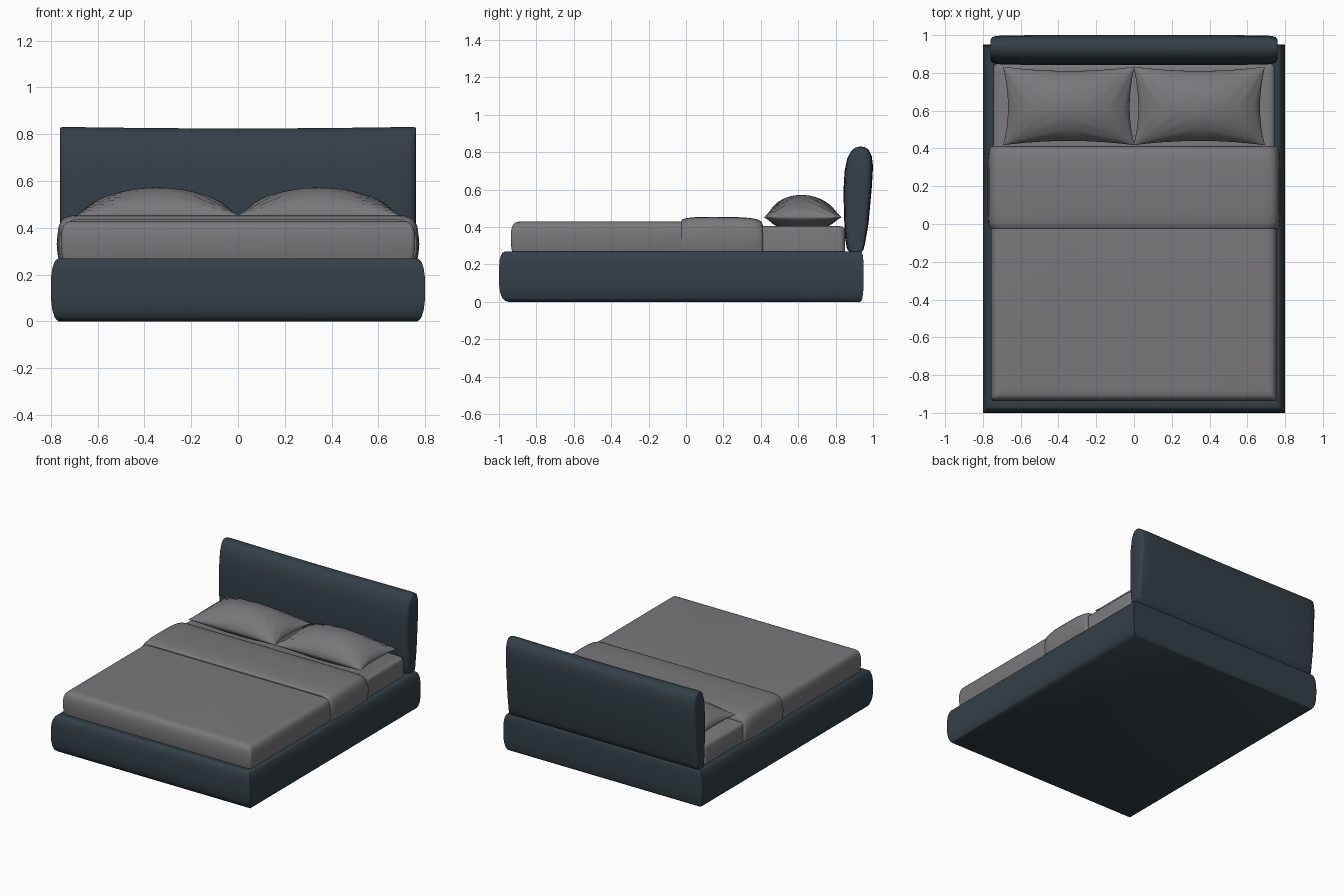
import bpy, bmesh, math

if "Cube" in bpy.data.objects:
    bpy.data.objects.remove(bpy.data.objects["Cube"])


def material(name, rgb):
    m = bpy.data.materials.new(name)
    m.diffuse_color = (*rgb, 1)
    m.use_nodes = True
    m.node_tree.nodes["Principled BSDF"].inputs["Base Color"].default_value = m.diffuse_color
    return m


SLATE = material("dark slate upholstery", (0.034, 0.050, 0.062))
GREY = material("grey linen", (0.190, 0.185, 0.197))


def finish(name, bm, mat, angle=40):
    bmesh.ops.recalc_face_normals(bm, faces=bm.faces)
    me = bpy.data.meshes.new(name)
    bm.to_mesh(me)
    bm.free()
    me.materials.append(mat)
    ob = bpy.data.objects.new(name, me)
    bpy.context.collection.objects.link(ob)
    bpy.ops.object.select_all(action='DESELECT')
    ob.select_set(True)
    bpy.context.view_layer.objects.active = ob
    bpy.ops.object.shade_smooth_by_angle(angle=math.radians(angle))
    return ob


def loft(name, rings, mat, angle=40):
    """Bridge closed rings of equal point count and cap both ends."""
    bm = bmesh.new()
    vs = [[bm.verts.new(p) for p in r] for r in rings]
    n = len(vs[0])
    for a, b in zip(vs, vs[1:]):
        for i in range(n):
            j = (i + 1) % n
            bm.faces.new((a[i], a[j], b[j], b[i]))
    bm.faces.new(vs[0])
    bm.faces.new(vs[-1])
    return finish(name, bm, mat, angle)


def rect(x, y0, y1, z, r=0.0, seg=4):
    """Horizontal rectangle ring, optionally with rounded corners."""
    if r == 0:
        return [(-x, y0, z), (x, y0, z), (x, y1, z), (-x, y1, z)]
    pts = []
    for cx, cy, a0 in ((x - r, y1 - r, 0), (-x + r, y1 - r, 90),
                       (-x + r, y0 + r, 180), (x - r, y0 + r, 270)):
        for k in range(seg + 1):
            a = math.radians(a0 + 90 * k / seg)
            pts.append((cx + r * math.cos(a), cy + r * math.sin(a), z))
    return pts


# Upholstered base: bulging rails with mitred corners
# (height, side inset, front inset, back inset)
base = [(0, .035, .05, .02), (.006, .024, .032, .012), (.02, .015, .018, .007),
        (.05, .006, .006, .003), (.09, .001, .001, 0), (.14, 0, 0, 0),
        (.19, .001, .001, 0), (.225, .006, .004, .002), (.25, .014, .011, .005),
        (.263, .022, .019, .010), (.27, .034, .032, .018), (.268, .05, .05, .03)]
loft("bed_base", [rect(.8 - s, -1 + f, .95 - b, z) for z, s, f, b in base], SLATE)

# Mattress
loft("mattress", [rect(.745 - i, -.90 + i, .85 - i, z, .03) for z, i in
                  ((.2, .0), (.38, 0), (.393, .004), (.401, .012), (.405, .025))], GREY)

# Blanket over the lower half
loft("blanket", [rect(.757 - i, -.937 + i, .2 - i, z, .018) for z, i in
                 ((.25, .010), (.29, .003), (.33, 0), (.37, .001), (.395, .005),
                  (.413, .012), (.423, .022), (.428, .036), (.43, .06))], GREY)


# Folded-back blanket band, an arch section swept along y
def arch(y, w, top):
    half = [(w - .012, .25), (w - .003, .29), (w, .33), (w - .002, .36),
            (w - .008, top - .05), (w - .018, top - .027), (w - .032, top - .012),
            (w - .055, top - .003), (w - .09, top)]
    return [(x, y, z) for x, z in half] + [(-x, y, z) for x, z in reversed(half)]


loft("blanket_fold", [arch(*s) for s in (
    (-.025, .763, .436), (-.018, .768, .443), (.01, .772, .449), (.06, .775, .454),
    (.15, .775, .455), (.28, .775, .453), (.34, .773, .449), (.38, .769, .442),
    (.40, .765, .432), (.409, .760, .418), (.411, .755, .408))], GREY)

# Headboard: padded profile, thicker at the top, swept along x
profile = [(.875, .265), (.860, .285), (.851, .34), (.845, .45), (.842, .60),
           (.848, .70), (.862, .77), (.883, .81), (.905, .826), (.93, .832),
           (.957, .829), (.978, .815), (.993, .785), (1.0, .73), (.994, .62),
           (.976, .42), (.957, .31), (.948, .278), (.935, .265)]


def board_section(x, inset):
    k = 1 - inset / .08
    sag = -.007 * (1 - (x / .76) ** 2)
    return [(x, .928 + (y - .928) * k, z + (sag if z > .7 else 0) - inset * .12 * (z > .7))
            for y, z in profile]


side = [(.76, .030), (.757, .020), (.75, .012), (.735, .006), (.70, .002), (.5, 0), (.25, 0)]
stations = [(-x, i) for x, i in side] + [(0, 0)] + [(x, i) for x, i in reversed(side)]
loft("headboard", [board_section(x, i) for x, i in stations], SLATE)


# Pillows: two puffed sheets joined on a pinched seam
def pillow(name, s):
    n, m = 40, 28
    bm = bmesh.new()

    def point(i, j, up):
        u = -math.cos(math.pi * i / n)
        v = -math.cos(math.pi * j / m)
        x = .348 * u * (1 - .075 * (1 - v * v))
        y = .208 * v * (1 - .11 * (1 - u * u)) + .008 * v * v
        puff = max(0, (1 - u * u) * (1 - v * v)) ** .58
        # soft creases running out of the corners
        corner = abs(u * v) * (1 - u * u) ** .5 * (1 - v * v) ** .5
        crease = .016 * corner * math.sin(22 * math.atan2(1.02 - abs(v), 1.02 - abs(u)))
        z = .452 + (.120 * puff + crease if up else -.050 * min(1, 1.5 * puff))
        return (s * (.345 + x), .617 + y, z)

    top = [[bm.verts.new(point(i, j, True)) for j in range(m + 1)] for i in range(n + 1)]
    low = [[top[i][j] if i in (0, n) or j in (0, m) else bm.verts.new(point(i, j, False))
            for j in range(m + 1)] for i in range(n + 1)]
    for g in (top, low):
        for i in range(n):
            for j in range(m):
                quad = (g[i][j], g[i + 1][j], g[i + 1][j + 1], g[i][j + 1])
                if not bm.faces.get(quad):
                    bm.faces.new(quad)
    finish(name, bm, GREY, 60)


pillow("left_pillow", -1)
pillow("right_pillow", 1)
